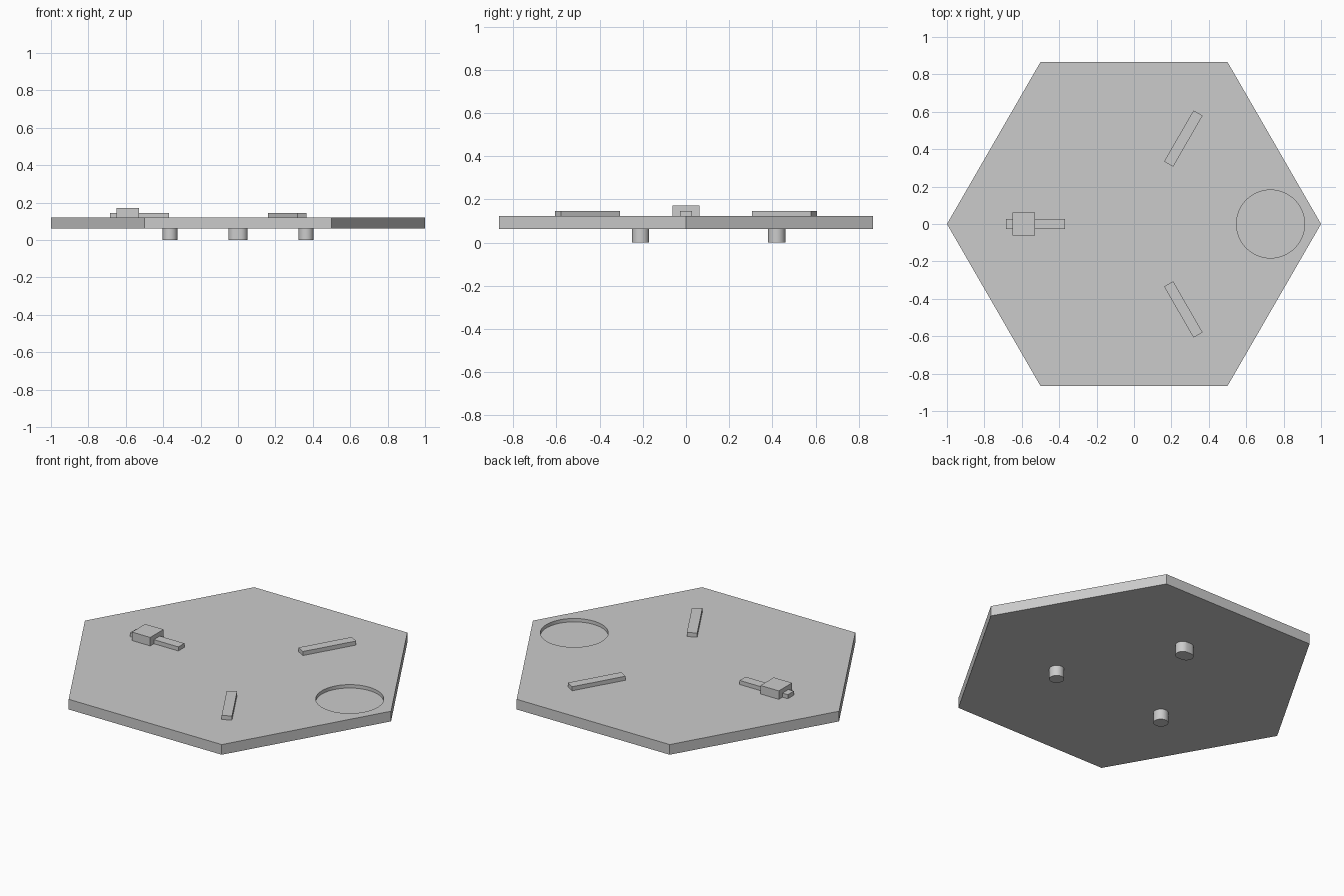
import bpy, bmesh, math
from mathutils import Matrix, Vector

if "Cube" in bpy.data.objects:
    bpy.data.objects.remove(bpy.data.objects["Cube"])

grey = bpy.data.materials.new("plain_grey")
grey.diffuse_color = (0.6, 0.6, 0.6, 1)
grey.use_nodes = True
grey.node_tree.nodes["Principled BSDF"].inputs["Base Color"].default_value = grey.diffuse_color

PLATE_BOTTOM, PLATE_TOP = 0.062, 0.122


def prism(name, outline, z0, z1, smooth=False):
    """Extrude a flat outline between two heights."""
    bm = bmesh.new()
    face = bm.faces.new([bm.verts.new((x, y, z0)) for x, y in outline])
    ext = bmesh.ops.extrude_face_region(bm, geom=[face])["geom"]
    bmesh.ops.translate(bm, vec=(0, 0, z1 - z0),
                        verts=[g for g in ext if isinstance(g, bmesh.types.BMVert)])
    bmesh.ops.recalc_face_normals(bm, faces=bm.faces)
    me = bpy.data.meshes.new(name)
    bm.to_mesh(me)
    bm.free()
    me.materials.append(grey)
    ob = bpy.data.objects.new(name, me)
    bpy.context.collection.objects.link(ob)
    if smooth:
        bpy.ops.object.select_all(action='DESELECT')
        ob.select_set(True)
        bpy.context.view_layer.objects.active = ob
        bpy.ops.object.shade_smooth_by_angle(angle=math.radians(30))
    return ob


def ring(cx, cy, r, n, stretch=0.0):
    """Circle outline, pulled apart along x into a slot when stretch > 0."""
    pts = []
    for i in range(n):
        a = 2 * math.pi * (i + 0.5) / n
        c = math.cos(a)
        pts.append((cx + r * c + math.copysign(stretch, c), cy + r * math.sin(a)))
    return pts


def rect(x0, x1, half_y, angle=0.0):
    rot = Matrix.Rotation(angle, 2)
    return [tuple(rot @ Vector(p)) for p in
            ((x0, -half_y), (x1, -half_y), (x1, half_y), (x0, half_y))]


# Hexagonal plate with a shallow round recess
hexagon = [(math.cos(i * math.pi / 3), math.sin(i * math.pi / 3)) for i in range(6)]
plate = prism("plate", hexagon, PLATE_BOTTOM, PLATE_TOP)
cutter = prism("recess_cutter", ring(0.73, 0, 0.182, 64), PLATE_TOP - 0.02, PLATE_TOP + 0.1)
cutter.hide_render = True
cutter.hide_viewport = True
cut = plate.modifiers.new("recess", 'BOOLEAN')
cut.operation = 'DIFFERENCE'
cut.solver = 'EXACT'
cut.object = cutter

# Three radial bars, 120 degrees apart
for i, deg in enumerate((60, 180, 300)):
    prism(f"bar_{i + 1}", rect(0.37, 0.685, 0.028, math.radians(deg)), PLATE_TOP, 0.146)

# Block straddling the left bar
prism("slider_block", rect(-0.65, -0.53, 0.062), PLATE_TOP, 0.172)

# Feet: two round and one slot-shaped at the back
for side, label in ((-1, "left"), (1, "right")):
    prism(f"foot_{label}", ring(side * 0.364, -0.21, 0.04, 32), 0, PLATE_BOTTOM, True)
prism("foot_back", ring(0, 0.42, 0.04, 32, 0.012), 0, PLATE_BOTTOM, True)
